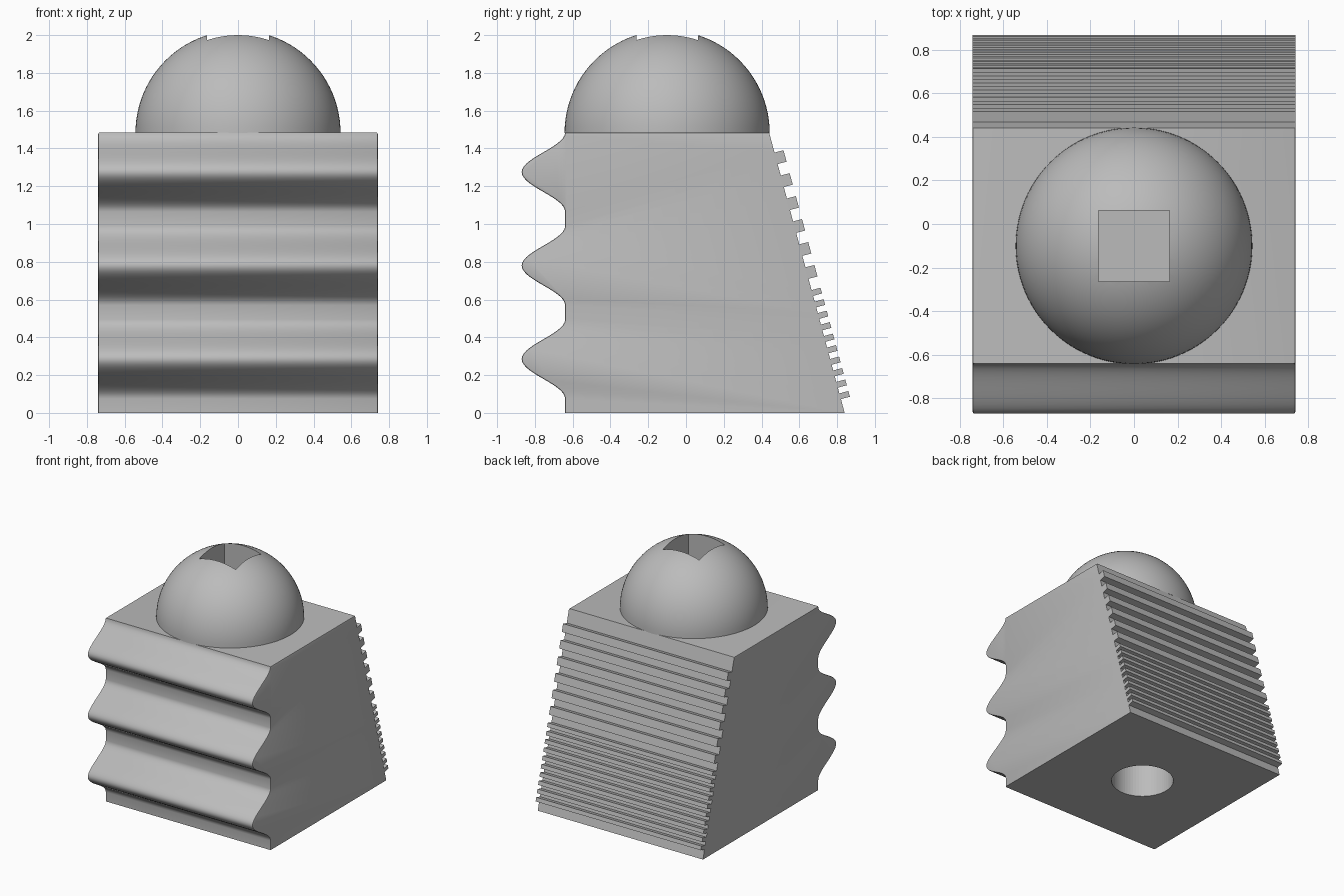
import bpy, bmesh, math
from mathutils import Vector

cube = bpy.data.objects.get("Cube")
if cube:
    bpy.data.objects.remove(cube, do_unlink=True)

HALF, TOP, FRONT = 0.74, 1.485, -0.64
DOME_Y, DOME_R = -0.1, 0.543
BACK_TOP, BACK_BOTTOM = 0.44, 0.84

grey = bpy.data.materials.new("plain grey")
grey.use_nodes = True
grey.diffuse_color = (0.5, 0.5, 0.5, 1)
grey.node_tree.nodes["Principled BSDF"].inputs["Base Color"].default_value = (0.5, 0.5, 0.5, 1)


def make_object(name, bm):
    bmesh.ops.recalc_face_normals(bm, faces=bm.faces[:])
    mesh = bpy.data.meshes.new(name)
    bm.to_mesh(mesh)
    bm.free()
    mesh.materials.append(grey)
    obj = bpy.data.objects.new(name, mesh)
    bpy.context.collection.objects.link(obj)
    return obj


def cut(obj, cutter):
    mod = obj.modifiers.new(cutter.name, "BOOLEAN")
    mod.operation = "DIFFERENCE"
    mod.solver = "EXACT"
    mod.object = cutter
    cutter.hide_render = True
    cutter.hide_set(True)


def smooth(obj):
    bpy.ops.object.select_all(action="DESELECT")
    obj.select_set(True)
    bpy.context.view_layer.objects.active = obj
    bpy.ops.object.shade_smooth_by_angle(angle=math.radians(30))


# Wavy front: three cosine ridges, listed upward
profile = [(FRONT, 0.0)]
for peak in (0.285, 0.78, 1.275):
    for i in range(29):
        t = i / 14 - 1
        profile.append((FRONT - 0.115 * (1 + math.cos(math.pi * t)), peak + 0.21 * t))

# Sloping back: wide ribs above, narrow ribs below, listed downward
slope = Vector((BACK_BOTTOM - BACK_TOP, -TOP)).normalized()
outward = Vector((-slope.y, slope.x)) * 0.049


def on_slope(z):
    return Vector((BACK_BOTTOM + (BACK_TOP - BACK_BOTTOM) * z / TOP, z))


pitch = 0.1215
ribs = [(1.378 - i * pitch, pitch / 2) for i in range(6)]
ribs += [(0.65 - i * pitch / 2, pitch / 4) for i in range(10)]
profile.append((BACK_TOP, TOP))
for z, height in ribs:
    a, b = on_slope(z), on_slope(z - height)
    profile += [tuple(p) for p in (a, a + outward, b + outward, b)]
profile.append((BACK_BOTTOM, 0.0))

# Body extruded across the width, with softened front and top edges
bm = bmesh.new()
face = bm.faces.new([bm.verts.new((-HALF, y, z)) for y, z in profile])
ext = bmesh.ops.extrude_face_region(bm, geom=[face])
moved = [g for g in ext["geom"] if isinstance(g, bmesh.types.BMVert)]
bmesh.ops.translate(bm, verts=moved, vec=(2 * HALF, 0, 0))
bmesh.ops.remove_doubles(bm, verts=bm.verts[:], dist=1e-5)
soft = []
for e in bm.edges:
    p, q = (v.co for v in e.verts)
    at_front = max(p.y, q.y) < FRONT + 0.001
    at_top = min(p.z, q.z) > TOP - 0.001
    if abs(p.x - q.x) < 0.001 and (at_front or at_top):
        soft.append(e)
bmesh.ops.bevel(bm, geom=soft, offset=0.008, segments=2, profile=0.5, affect="EDGES")
body = make_object("body", bm)

# Round socket in the underside
bm = bmesh.new()
bmesh.ops.create_cone(bm, cap_ends=True, segments=64, radius1=0.235, radius2=0.235, depth=1.5)
socket = make_object("socket_cutter", bm)
socket.location = (0, 0.1, 0)
cut(body, socket)
smooth(body)

# Half-sphere dome resting on the body
bm = bmesh.new()
bmesh.ops.create_uvsphere(bm, u_segments=96, v_segments=48, radius=DOME_R)
bmesh.ops.bisect_plane(bm, geom=bm.verts[:] + bm.edges[:] + bm.faces[:],
                       plane_co=(0, 0, 0), plane_no=(0, 0, -1), clear_outer=True)
rim = [e for e in bm.edges if e.is_boundary]
bmesh.ops.contextual_create(bm, geom=rim)
dome = make_object("dome", bm)
dome.location = (0, DOME_Y, TOP - 0.003)

# Square pocket in the crown of the dome
bm = bmesh.new()
bmesh.ops.create_cube(bm, size=1)
bmesh.ops.scale(bm, verts=bm.verts[:], vec=(0.326, 0.326, 0.9))
pocket = make_object("pocket_cutter", bm)
pocket.location = (0, DOME_Y, TOP + 0.48)
cut(dome, pocket)
smooth(dome)
